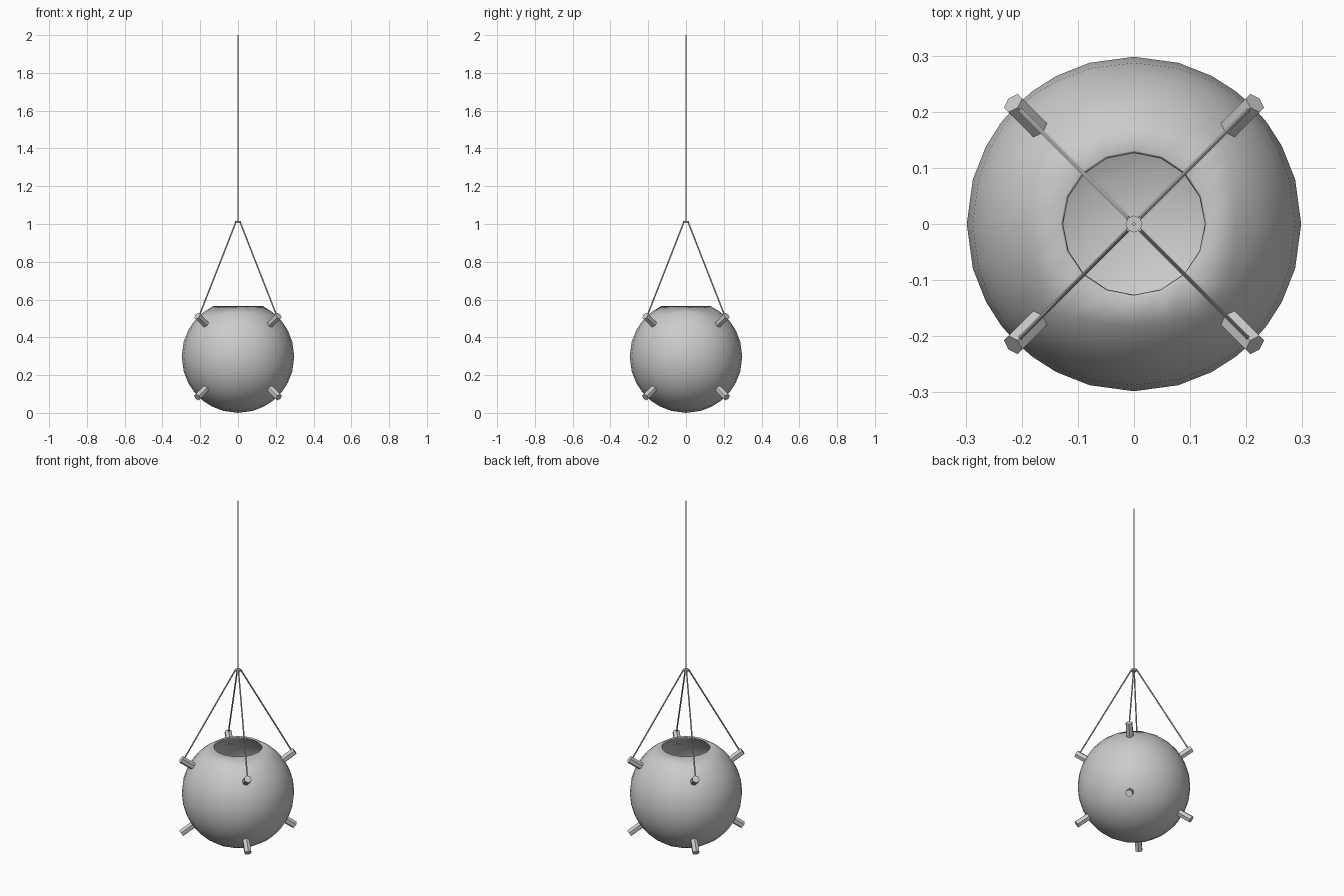
import bpy, bmesh, math
from mathutils import Vector, Matrix

if "Cube" in bpy.data.objects:
    bpy.data.objects.remove(bpy.data.objects["Cube"])

R = 0.298
CENTRE = Vector((0, 0, R))


def add_object(name, bm, angle=40):
    mesh = bpy.data.meshes.new(name)
    bm.to_mesh(mesh)
    bm.free()
    ob = bpy.data.objects.new(name, mesh)
    bpy.context.collection.objects.link(ob)
    bpy.ops.object.select_all(action='DESELECT')
    ob.select_set(True)
    bpy.context.view_layer.objects.active = ob
    bpy.ops.object.shade_smooth_by_angle(angle=math.radians(angle))
    return ob


def rod(name, a, b, radius, sides=6):
    a, b = Vector(a), Vector(b)
    d = b - a
    bm = bmesh.new()
    m = Matrix.Translation((a + b) / 2) @ d.to_track_quat('Z', 'Y').to_matrix().to_4x4()
    bmesh.ops.create_cone(bm, cap_ends=True, segments=sides, radius1=radius,
                          radius2=radius, depth=d.length, matrix=m)
    return add_object(name, bm, 30)


# Hollow pot: cube sphere with a round opening on top
bm = bmesh.new()
bmesh.ops.create_cube(bm, size=2)
bmesh.ops.subdivide_edges(bm, edges=bm.edges[:], cuts=7, use_grid_fill=True)
hole = [f for f in bm.faces if f.calc_center_median().z > 0.99
        and max(abs(f.calc_center_median().x), abs(f.calc_center_median().y)) < 0.5]
bmesh.ops.delete(bm, geom=hole, context='FACES')
rim = {v for v in bm.verts if v.is_boundary}
tilt = math.asin(0.131 / R)
for v in bm.verts:
    if v in rim:
        a = round(math.atan2(v.co.y, v.co.x) / (math.pi / 8)) * math.pi / 8
        v.co = Vector((math.sin(tilt) * math.cos(a), math.sin(tilt) * math.sin(a),
                       math.cos(tilt))) * R + CENTRE
    else:
        p = Vector([math.copysign(abs(c) ** 0.93, c) if abs(c) > 1e-6 else 0 for c in v.co])
        v.co = p.normalized() * R + CENTRE
pot = add_object("hanging_pot", bm, 50)
shell = pot.modifiers.new("wall", 'SOLIDIFY')
shell.thickness = 0.009
shell.offset = -1

# Eight pegs on the diagonals, with a cord from each upper peg to the knot
for sx in (-1, 1):
    for sy in (-1, 1):
        for sz in (-1, 1):
            d = Vector((sx, sy, sz)).normalized()
            rod("peg", CENTRE + d * 0.285, CENTRE + d * 0.373, 0.02)
        rod("pot_cord", (sx * 0.205, sy * 0.205, 0.515), (sx * 0.01, sy * 0.01, 1.013), 0.004)

# Knot and the long hanging cord
rod("knot", (0, 0, 1.005), (0, 0, 1.016), 0.015, 8)
rod("hanging_cord", (0, 0, 1.01), (0, 0, 2.0), 0.0035)
